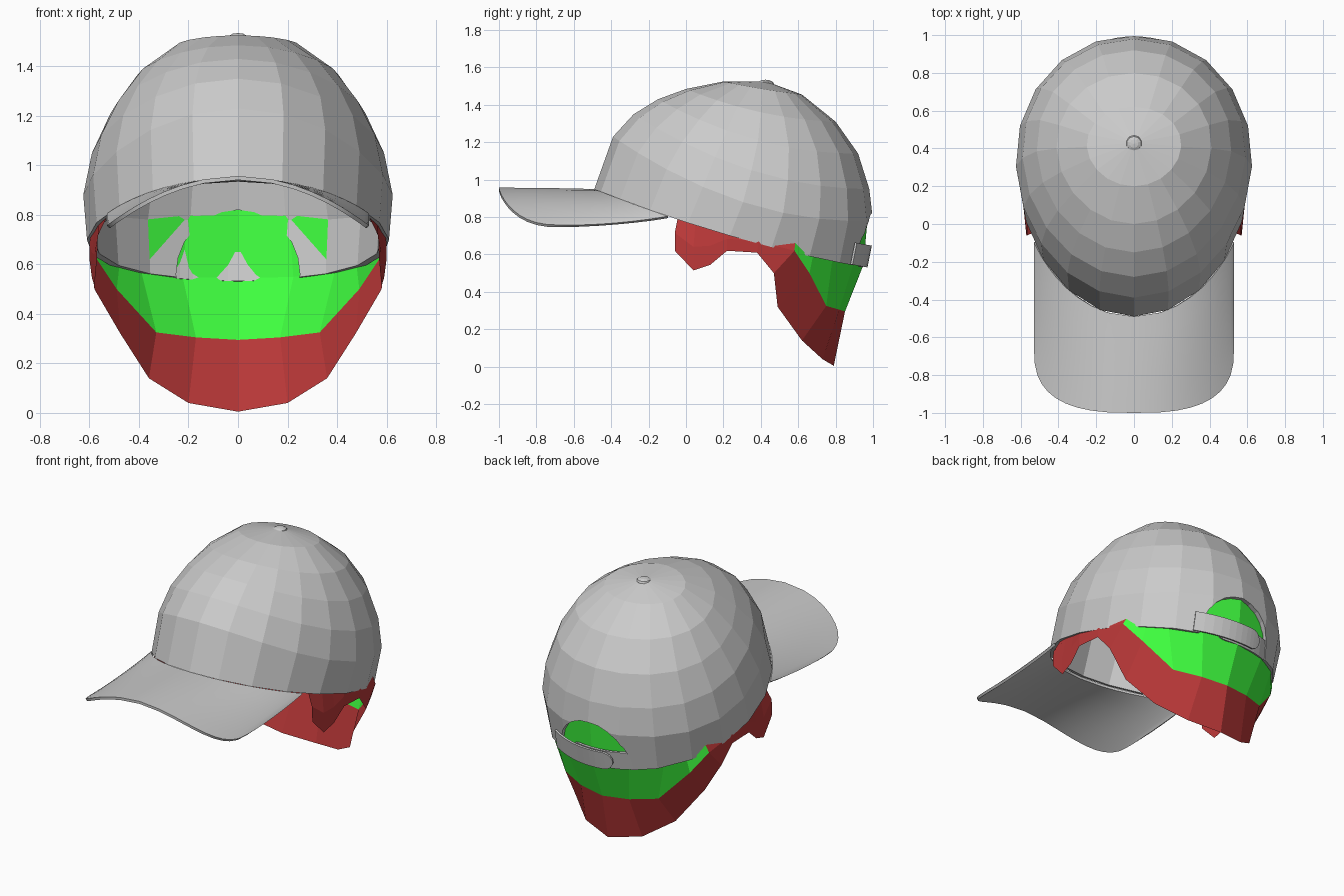
import bpy, math
from mathutils import Vector
from mathutils.bvhtree import BVHTree

if "Cube" in bpy.data.objects:
    bpy.data.objects.remove(bpy.data.objects["Cube"])


def make(name, verts, faces, mats=(), idx=None, smooth=False):
    me = bpy.data.meshes.new(name)
    me.from_pydata([tuple(v) for v in verts], [], faces)
    for m in mats:
        me.materials.append(m)
    for i, p in enumerate(me.polygons):
        p.use_smooth = smooth
        if idx:
            p.material_index = idx[i]
    ob = bpy.data.objects.new(name, me)
    bpy.context.collection.objects.link(ob)
    return ob


def modify(ob, kind, **props):
    m = ob.modifiers.new(kind.title(), kind)
    for k, v in props.items():
        setattr(m, k, v)
    bpy.context.view_layer.objects.active = ob
    bpy.ops.object.modifier_apply(modifier=m.name)


def grid_faces(rows, cols):
    return [(r * cols + c, r * cols + c + 1, (r + 1) * cols + c + 1, (r + 1) * cols + c)
            for r in range(rows - 1) for c in range(cols - 1)]


def material(name, rgb):
    m = bpy.data.materials.new(name)
    m.diffuse_color = (*rgb, 1)
    m.use_nodes = True
    m.node_tree.nodes["Principled BSDF"].inputs["Base Color"].default_value = m.diffuse_color
    return m


# Tilted egg-shaped rings of the crown: front y, front z, mid z, half width, back y, back z
RINGS = [(0.20, 1.525, 1.485, 0.25, 0.62, 1.455),
         (0.00, 1.485, 1.36, 0.41, 0.80, 1.31),
         (-0.15, 1.43, 1.21, 0.515, 0.92, 1.14),
         (-0.28, 1.35, 1.05, 0.59, 0.98, 0.95),
         (-0.39, 1.23, 0.88, 0.625, 1.00, 0.78),
         (-0.49, 0.95, 0.70, 0.61, 0.96, 0.53)]
RIM = RINGS[-1]
SEG = 20


def ring_point(ring, t):
    yf, zf, zm, w, yb, zb = ring
    c = math.cos(t)
    s = (1 - c) / 2
    z = zf * (1 - s) * (1 - 2 * s) + zm * 4 * s * (1 - s) + zb * s * (2 * s - 1)
    return Vector((w * math.sin(t) * (1 - 0.05 * c), yf + (yb - yf) * s, z))


def rim_angle(x, back=False):
    # angle on the rim at which the given x is reached
    lo, hi = (math.pi, math.pi / 2) if back else (0.0, math.pi / 2)
    for _ in range(30):
        mid = (lo + hi) / 2
        if ring_point(RIM, mid).x < abs(x):
            lo = mid
        else:
            hi = mid
    return math.copysign(lo, x)


# Crown
verts = [Vector((0, 0.43, 1.525))]
for ring in RINGS:
    verts += [ring_point(ring, 2 * math.pi * i / SEG) for i in range(SEG)]
faces = [(0, 1 + i, 1 + (i + 1) % SEG) for i in range(SEG)]
for r in range(len(RINGS) - 1):
    a, b = 1 + r * SEG, 1 + (r + 1) * SEG
    faces += [(a + i, b + i, b + (i + 1) % SEG, a + (i + 1) % SEG) for i in range(SEG)]
tree = BVHTree.FromPolygons(verts, faces)
crown = make("crown", verts, faces)
modify(crown, 'SOLIDIFY', thickness=0.03, offset=-1)

# Arched opening at the back of the crown
bpy.ops.mesh.primitive_cylinder_add(vertices=24, radius=1, depth=1, location=(0, 1.0, 0.56),
                                    rotation=(math.pi / 2, 0, 0))
cutter = bpy.context.object
cutter.scale = (0.25, 0.26, 0.5)
cutter.hide_render = True
bpy.context.view_layer.update()
modify(crown, 'BOOLEAN', operation='DIFFERENCE', solver='EXACT', object=cutter)
bpy.data.objects.remove(cutter)

# Button on top
bpy.ops.mesh.primitive_uv_sphere_add(segments=10, ring_count=6, radius=0.045,
                                     location=(0, 0.425, 1.512))
button = bpy.context.object
button.name = "top_button"
button.scale.z = 0.5

# Brim: from the crown rim out to a rounded front edge, arched across x
COLS, ROWS = 21, 7
verts = []
for r in range(ROWS):
    v = r / (ROWS - 1)
    for c in range(COLS):
        s = math.pi / 2 * (2 * c / (COLS - 1) - 1)
        x = 0.53 * math.copysign(abs(math.sin(s)) ** 0.72, s)
        inner = ring_point(RIM, rim_angle(x))
        y_out = -0.65 - 0.35 * max(math.cos(s), 0) ** 0.72
        z_out = 0.957 - 0.2 * (x / 0.53) ** 2
        k = (1 - v) ** 2
        verts.append((x, inner.y + (y_out - inner.y) * v, z_out + (inner.z - z_out) * k))
brim = make("brim", verts, [f[::-1] for f in grid_faces(ROWS, COLS)], smooth=True)
modify(brim, 'SOLIDIFY', thickness=0.016, offset=-1)
bpy.ops.object.select_all(action='DESELECT')
brim.select_set(True)
bpy.context.view_layer.objects.active = brim
bpy.ops.object.shade_smooth_by_angle(angle=math.radians(40))


# Overlapping straps with rounded ends across the opening
def strap(name, side, offset):
    n = 14
    lower, upper = [], []
    for i in range(n):
        x = side * (0.29 - 0.44 * math.sin(math.pi / 2 * i / (n - 1)))
        p = ring_point(RIM, rim_angle(x, True))
        d = min(1, abs(x + side * 0.15) / 0.06)
        h = 0.058 * math.sqrt(max(0.04, 1 - (1 - d) ** 2))
        for row, sgn in ((lower, -1), (upper, 1)):
            dz = 0.06 + sgn * h
            row.append((p.x, p.y + offset + 0.2 * dz, p.z + dz))
    ob = make(name, lower + upper, grid_faces(2, n))
    modify(ob, 'SOLIDIFY', thickness=0.012, offset=0)


strap("outer_strap", 1, 0.004)
strap("inner_strap", -1, -0.022)

# Hair: half columns from sideburn to nape, (lower edge, colour line, cap rim, top edge)
front = [((.57, -.06, .62), (.56, -.06, .86)), ((.58, .04, .515), (.58, .04, .83)),
         ((.59, .13, .545), (.59, .13, .8)), ((.60, .22, .62), (.6, .22, .78)),
         ((.595, .38, .61), (.6, .4, .76))]
rear = [((.58, .47, .50), (.57, .58, .62), (.575, .60, .68), (.57, .60, .76)),
        ((.475, .49, .32), (.49, .66, .50), (.50, .70, .60), (.50, .73, .80)),
        ((.36, .62, .14), (.33, .75, .325), (.40, .79, .57), (.37, .85, .83)),
        ((.20, .73, .04), (.17, .82, .305), (.22, .89, .55), (.20, .94, .85)),
        ((0, .79, .005), (0, .85, .295), (0, .945, .545), (0, .97, .86))]
cols = []
for b, t in front:
    b, t = Vector(b), Vector(t)
    cols.append([b, b.lerp(t, 0.4), b.lerp(t, 0.7), t])
cols += [[Vector(p) for p in col] for col in rear]
for col in cols:
    # tuck the upper points just under the crown surface
    for i in (2, 3):
        hit, normal, _, _ = tree.find_nearest(col[i])
        x0 = col[i].x
        col[i] = hit - normal * 0.013
        if x0 == 0:
            col[i].x = 0
verts = [p for col in cols for p in col]
faces = grid_faces(len(cols), 4)
idx = [1 if (f // 3 >= 5 and f % 3 >= 1) else 0 for f in range(len(faces))]
hair = make("hair", verts, faces, (material("dark_red", (0.5, 0.04, 0.04)),
                                   material("bright_green", (0.05, 1.0, 0.05))), idx)
modify(hair, 'MIRROR', use_clip=True)
